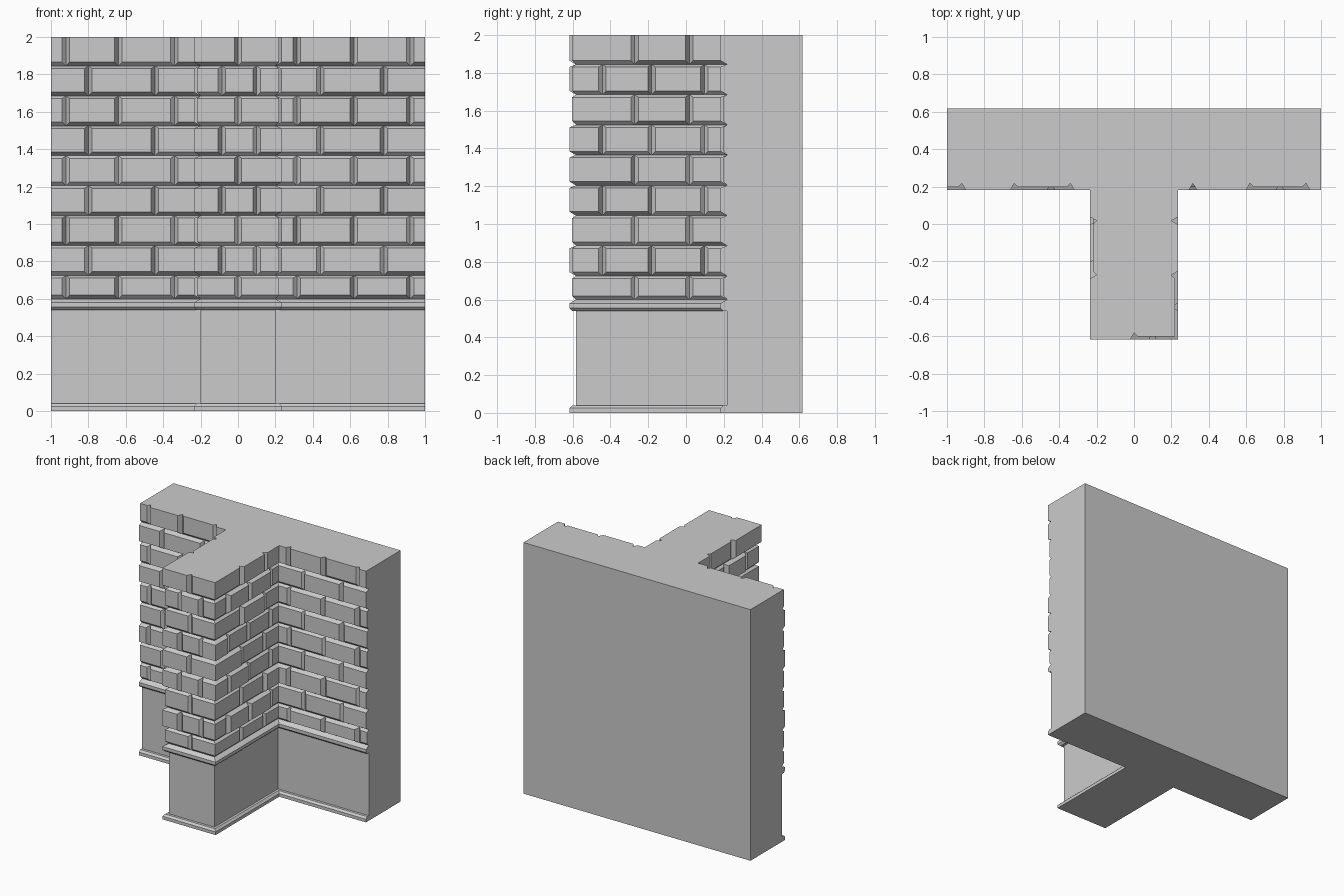
import bpy, bmesh, random
from mathutils import Vector

if "Cube" in bpy.data.objects:
    bpy.data.objects.remove(bpy.data.objects["Cube"])

random.seed(4)
stone = bpy.data.materials.new("grey stone")
stone.use_nodes = True
GREY = (0.6, 0.6, 0.6, 1)
stone.diffuse_color = GREY
stone.node_tree.nodes["Principled BSDF"].inputs["Base Color"].default_value = GREY

BACK, WALL, PIER, HALF = 0.6175, 0.2175, -0.5825, 0.2
PROUD = 0.035
# Decorated outline of the T-shaped plan, from the right end round the pier to the left end
PATH = [Vector(p) for p in ((-1, WALL), (-HALF, WALL), (-HALF, PIER),
                            (HALF, PIER), (HALF, WALL), (1, WALL))]
DIRS = [(b - a).normalized() for a, b in zip(PATH, PATH[1:])]
NORMALS = [Vector((d.y, -d.x)) for d in DIRS]
STARTS = [0]
for a, b in zip(PATH, PATH[1:]):
    STARTS.append(STARTS[-1] + (b - a).length)
TOTAL = STARTS[-1]


def make_object(name, bm):
    bmesh.ops.recalc_face_normals(bm, faces=bm.faces)
    mesh = bpy.data.meshes.new(name)
    bm.to_mesh(mesh)
    bm.free()
    mesh.materials.append(stone)
    obj = bpy.data.objects.new(name, mesh)
    bpy.context.collection.objects.link(obj)


def path_point(s):
    """Point and outward offset direction at distance s along the outline."""
    i = max(k for k in range(len(DIRS)) if STARTS[k] <= s + 1e-6)
    return PATH[i] + DIRS[i] * (s - STARTS[i]), NORMALS[i]


def sweep(bm, s0, s1, section, bevel=0.0):
    """Sweep a (depth, height) section along the outline, chamfering inner ends."""
    deepest = max(d for d, z in section)
    b0 = bevel if s0 > 0 else 0
    b1 = bevel if s1 < TOTAL else 0
    stations = [(s0, b0)]
    stations += [(k, None) for k in range(1, len(DIRS)) if s0 < STARTS[k] < s1]
    stations += [(s1, -b1)]
    rings = []
    for s, inset in stations:
        ring = []
        for d, z in section:
            if inset is None:      # mitred corner
                p = PATH[s] + (NORMALS[s - 1] + NORMALS[s]) * d
            else:
                p, n = path_point(s + inset * d / deepest)
                p = p + n * d
            ring.append(bm.verts.new((p.x, p.y, z)))
        rings.append(ring)
    n = len(section)
    for a, b in zip(rings, rings[1:]):
        for i in range(n):
            j = (i + 1) % n
            bm.faces.new((a[i], a[j], b[j], b[i]))
    bm.faces.new(rings[0])
    bm.faces.new(rings[-1])


# Plain T-shaped core
bm = bmesh.new()
plan = [(p.x, p.y) for p in PATH] + [(1, BACK), (-1, BACK)]
base = bm.faces.new([bm.verts.new((x, y, 0)) for x, y in plan])
top = bmesh.ops.extrude_face_region(bm, geom=[base])
bmesh.ops.translate(bm, vec=(0, 0, 2),
                    verts=[v for v in top["geom"] if isinstance(v, bmesh.types.BMVert)])
make_object("wall_core", bm)

# Mouldings at the foot and above the plinth
mouldings = {
    "foot_moulding": [(0, 0), (PROUD, 0), (PROUD, 0.025), (0.02, 0.04), (0, 0.04)],
    "plinth_moulding": [(0, 0.54), (0.02, 0.54), (PROUD, 0.555), (PROUD, 0.58), (0, 0.6)],
}
for name, section in mouldings.items():
    bm = bmesh.new()
    sweep(bm, 0, TOTAL, section)
    make_object(name, bm)

# Brick courses in two alternating bonds, bricks wrapping the corners
BONDS = [
    (0.08, 0.36, 0.66, 1.0, 1.29, 1.8, 2.31, 2.6, 2.915, 3.22, 3.52),
    (0.2, 0.556, 0.92, 1.2, 1.46, 1.714, 1.9, 2.14, 2.4, 2.68, 3.04, 3.38),
]
for row in range(9):
    z0 = 0.6 if row == 0 else 0.565 + 0.16 * row
    z1 = 2.0 if row == 8 else 0.725 + 0.16 * row
    crown = 0 if row == 8 else 0.014
    joints = (0,) + BONDS[row % 2] + (TOTAL,)
    bm = bmesh.new()
    for s0, s1 in zip(joints, joints[1:]):
        d = random.choice((0.02, PROUD))
        sweep(bm, s0, s1, [(0, z0), (d, z0 + 0.02), (d, z1 - crown), (0, z1)], 0.02)
    make_object(f"brick_course_{row + 1}", bm)
